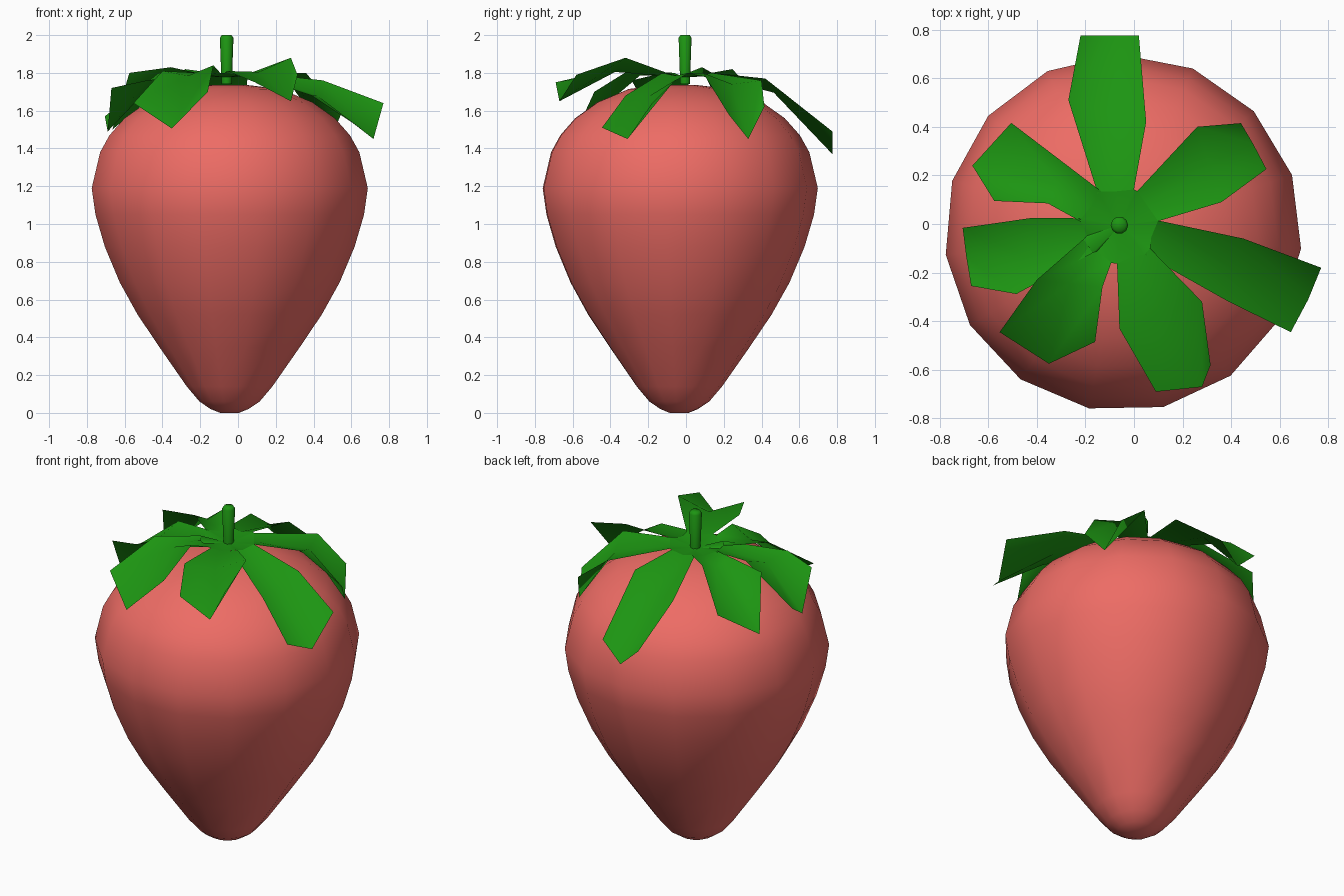
import bpy, bmesh, math, random
from mathutils import Vector, Matrix
from mathutils.bvhtree import BVHTree

if "Cube" in bpy.data.objects:
    bpy.data.objects.remove(bpy.data.objects["Cube"])

random.seed(4)
CX, CY = -0.045, -0.037          # fruit axis
STEM = Vector((-0.06, -0.005, 0))  # stalk axis


def material(name, rgb):
    m = bpy.data.materials.new(name)
    m.diffuse_color = (*rgb, 1)
    m.use_nodes = True
    m.node_tree.nodes["Principled BSDF"].inputs["Base Color"].default_value = m.diffuse_color
    return m


RED = material("fruit_red", (0.85, 0.15, 0.13))
GREEN = material("leaf_green", (0.012, 0.3, 0.006))
GOLD = material("seed_gold", (0.5, 0.27, 0.01))


def finish(bm, name, mat, angle=60):
    me = bpy.data.meshes.new(name)
    bm.to_mesh(me)
    bm.free()
    ob = bpy.data.objects.new(name, me)
    bpy.context.collection.objects.link(ob)
    me.materials.append(mat)
    bpy.ops.object.select_all(action='DESELECT')
    ob.select_set(True)
    bpy.context.view_layer.objects.active = ob
    bpy.ops.object.shade_smooth_by_angle(angle=math.radians(angle))
    return ob


def lathe(profile, sides, cx, cy, start=0.0):
    """Revolve (radius, z) points; both ends are closed."""
    bm = bmesh.new()
    rings = []
    for r, z in profile:
        rings.append([bm.verts.new((cx + r * math.cos(start + math.tau * i / sides),
                                    cy + r * math.sin(start + math.tau * i / sides), z))
                      for i in range(sides)])
    for a, b in zip(rings, rings[1:]):
        for i in range(sides):
            j = (i + 1) % sides
            bm.faces.new((a[i], a[j], b[j], b[i]))
    bm.faces.new(rings[0][::-1])
    bm.faces.new(rings[-1])
    return bm


# Fruit body
PROFILE = [(.05, 0), (.10, .02), (.16, .06), (.228, .14), (.375, .35), (.49, .52),
           (.585, .69), (.665, .88), (.715, 1.05), (.735, 1.19), (.69, 1.38),
           (.64, 1.47), (.56, 1.56), (.44, 1.645), (.27, 1.715), (.10, 1.735)]
body_bm = lathe(PROFILE, 15, CX, CY, math.radians(-77))
tree = BVHTree.FromBMesh(body_bm)
finish(body_bm, "fruit_body", RED)

# Seeds spread evenly by area, set half into the skin
spans = [(a, b, (a[0] + b[0]) * math.dist(a, b)) for a, b in zip(PROFILE[1:], PROFILE[2:])]
total = sum(s[2] for s in spans)
COUNT = 190
bm = bmesh.new()
for i in range(COUNT):
    t = (i + 0.5) / COUNT * total
    for a, b, w in spans:
        if t <= w:
            break
        t -= w
    k = t / w
    r, z = a[0] + (b[0] - a[0]) * k, a[1] + (b[1] - a[1]) * k
    ang = i * 2.39996 + random.uniform(-0.15, 0.15)
    guess = Vector((CX + r * math.cos(ang), CY + r * math.sin(ang), z))
    spot, normal, _, _ = tree.find_nearest(guess)
    side = Vector((-math.sin(ang), math.cos(ang), 0))
    side = (side - normal * side.dot(normal)).normalized()
    up = normal.cross(side)
    m = Matrix((side, up, normal)).transposed().to_4x4()
    m.translation = spot + normal * 0.005
    bmesh.ops.create_uvsphere(bm, u_segments=8, v_segments=6, radius=1,
                              matrix=m @ Matrix.Diagonal((.013, .02, .012, 1)))
finish(bm, "seeds", GOLD)

# Stalk
finish(lathe([(.027, 1.74), (.036, 1.985), (.026, 2.0)], 10, STEM.x, STEM.y), "stalk", GREEN)

# Leaves: mid left, mid right, tip left, tip centre, tip right (seen looking outward)
LEAVES = [
    ((-.27, .51, 1.70), (.05, .42, 1.77), (-.22, .775, 1.48), (-.10, .775, 1.37), (.02, .775, 1.49)),
    ((.26, .40, 1.76), (.36, .09, 1.80), (.44, .415, 1.62), (.49, .33, 1.45), (.545, .226, 1.58)),
    ((.45, -.06, 1.76), (.39, -.32, 1.68), (.77, -.18, 1.64), (.717, -.31, 1.45), (.645, -.445, 1.51)),
    ((.28, -.32, 1.88), (-.06, -.43, 1.81), (.315, -.58, 1.79), (.28, -.67, 1.65), (.09, -.69, 1.75)),
    ((-.13, -.26, 1.84), (-.40, -.23, 1.81), (-.16, -.485, 1.70), (-.35, -.575, 1.505), (-.553, -.445, 1.64)),
    ((-.484, -.288, 1.76), (-.42, .025, 1.80), (-.67, -.255, 1.72), (-.69, -.135, 1.49), (-.705, -.016, 1.57)),
    ((-.355, .085, 1.83), (-.28, .245, 1.82), (-.575, .095, 1.80), (-.665, .24, 1.50), (-.505, .416, 1.64)),
]
rim = []
for n, pts in enumerate(LEAVES):
    ml, mr, tl, tc, tr = map(Vector, pts)
    mc = (ml + mr) / 2 - Vector((0, 0, .04))
    out = ((ml + mr) / 2 - STEM) * Vector((1, 1, 0)).length
    out = Vector((out.x, out.y, 0)).normalized()
    left = Vector((-out.y, out.x, 0))
    base = STEM + out * .14 + Vector((0, 0, 1.80))
    bl, br, bc = base + left * .075, base - left * .075, base - Vector((0, 0, .015))
    rim.append((bl, bc, br))
    bm = bmesh.new()
    rows = [[bm.verts.new(p) for p in row] for row in ((bl, bc, br), (ml, mc, mr), (tl, tc, tr))]
    for a, b in zip(rows, rows[1:]):
        for i in range(2):
            bm.faces.new((a[i], a[i + 1], b[i + 1], b[i]))
    finish(bm, f"leaf_{n + 1}", GREEN)

# Crown disc joining the leaf bases under the stalk
bm = bmesh.new()
hub = bm.verts.new(STEM + Vector((0, 0, 1.775)))
loop = sorted((p for three in rim for p in three),
              key=lambda p: math.atan2(p.y - STEM.y, p.x - STEM.x))
loop = [bm.verts.new(p) for p in loop]
for a, b in zip(loop, loop[1:] + loop[:1]):
    bm.faces.new((hub, a, b))
finish(bm, "leaf_crown", GREEN)
